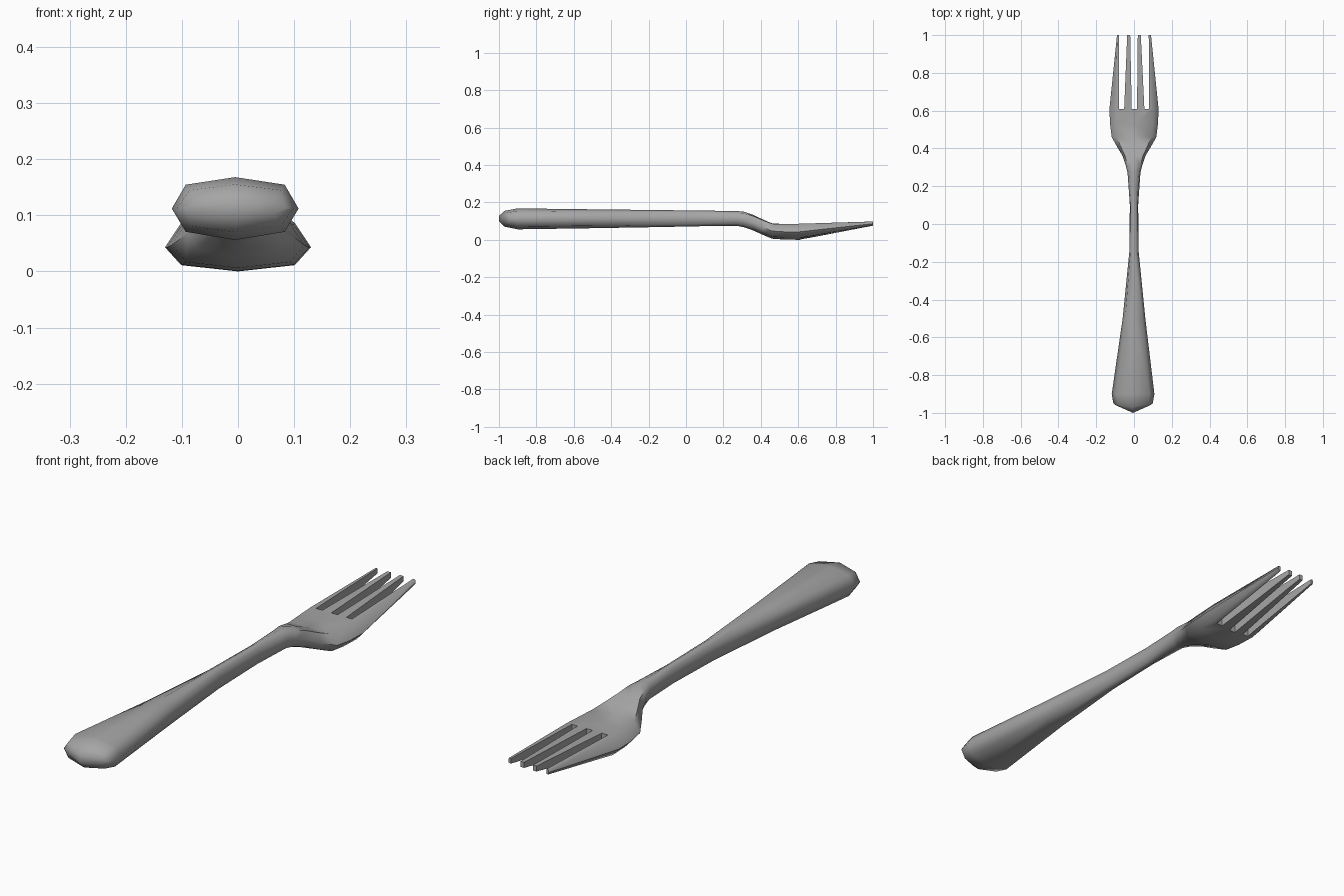
import bpy
import bmesh

cube = bpy.data.objects.get("Cube")
if cube:
    bpy.data.objects.remove(cube, do_unlink=True)

steel = bpy.data.materials.new("steel_grey")
steel.use_nodes = True
colour = (0.38, 0.38, 0.38, 1)
steel.diffuse_color = colour
steel.node_tree.nodes["Principled BSDF"].inputs["Base Color"].default_value = colour


def make_object(name, bm):
    bmesh.ops.recalc_face_normals(bm, faces=bm.faces)
    mesh = bpy.data.meshes.new(name)
    bm.to_mesh(mesh)
    bm.free()
    mesh.materials.append(steel)
    obj = bpy.data.objects.new(name, mesh)
    bpy.context.collection.objects.link(obj)
    return obj


def ring(bm, y, half, low, high, shift=0, bow=0, corner=0.78, top=0.76):
    """Eight-sided section; bow sweeps its sides along the length."""
    mid, rise = (low + high) / 2, (high - low) / 2
    shape = [(1, 0), (corner, top), (0, 1), (-corner, top),
             (-1, 0), (-corner, -0.74), (0, -1), (corner, -0.74)]
    return [bm.verts.new((shift + half * u, y + bow * abs(u), mid + rise * v))
            for u, v in shape]


def cap(bm, r):
    for ids in ((0, 1, 7), (1, 2, 6, 7), (2, 3, 5, 6), (3, 4, 5)):
        bm.faces.new([r[i] for i in ids])


# Handle, neck and bowl as one lofted body
bm = bmesh.new()
rings = [
    ring(bm, -1.0, 0.09, 0.098, 0.128, -0.005, 0.04),
    ring(bm, -0.97, 0.104, 0.07, 0.155, -0.005, 0.02),
    ring(bm, -0.9, 0.113, 0.056, 0.168, -0.005),
    ring(bm, -0.5, 0.06, 0.062, 0.163),
    ring(bm, -0.15, 0.025, 0.068, 0.159),
    ring(bm, 0.1, 0.022, 0.073, 0.156),
    ring(bm, 0.27, 0.034, 0.075, 0.154),
    ring(bm, 0.31, 0.044, 0.067, 0.15, top=0.8),
    ring(bm, 0.36, 0.06, 0.05, 0.133, top=0.85),
    ring(bm, 0.41, 0.09, 0.027, 0.109, top=0.9),
    ring(bm, 0.46, 0.118, 0.006, 0.088, top=0.95),
    ring(bm, 0.53, 0.127, 0.001, 0.084, top=1),
    ring(bm, 0.61, 0.13, 0, 0.086, top=1),
    ring(bm, 1.0, 0.09, 0.075, 0.098, corner=0.97, top=0.98),
]
for a, b in zip(rings, rings[1:]):
    for i in range(8):
        j = (i + 1) % 8
        bm.faces.new((a[i], a[j], b[j], b[i]))
cap(bm, rings[0])
cap(bm, rings[-1])
fork = make_object("fork_body", bm)

# Tapered slots that separate the four tines
bm = bmesh.new()
start, end, stretch = 0.61, 1.1, (1.1 - 0.61) / (1 - 0.61)
for left, right, tip_left, tip_right in (
        (-0.08, -0.052, -0.08, -0.036),
        (-0.012, 0.016, -0.02, 0.02),
        (0.055, 0.08, 0.036, 0.078)):
    far_left = left + (tip_left - left) * stretch
    far_right = right + (tip_right - right) * stretch
    outline = ((left, start), (right, start), (far_right, end), (far_left, end))
    base = bm.faces.new([bm.verts.new((x, y, -0.1)) for x, y in outline])
    out = bmesh.ops.extrude_face_region(bm, geom=[base])
    for v in out["geom"]:
        if isinstance(v, bmesh.types.BMVert):
            v.co.z = 0.3
cutter = make_object("slot_cutter", bm)
cutter.hide_render = True

mod = fork.modifiers.new("slots", "BOOLEAN")
mod.operation = "DIFFERENCE"
mod.solver = "EXACT"
mod.object = cutter
bpy.ops.object.select_all(action="DESELECT")
fork.select_set(True)
bpy.context.view_layer.objects.active = fork
bpy.ops.object.modifier_apply(modifier=mod.name)
bpy.data.objects.remove(cutter, do_unlink=True)

bpy.ops.object.shade_smooth_by_angle(angle=1.05)
